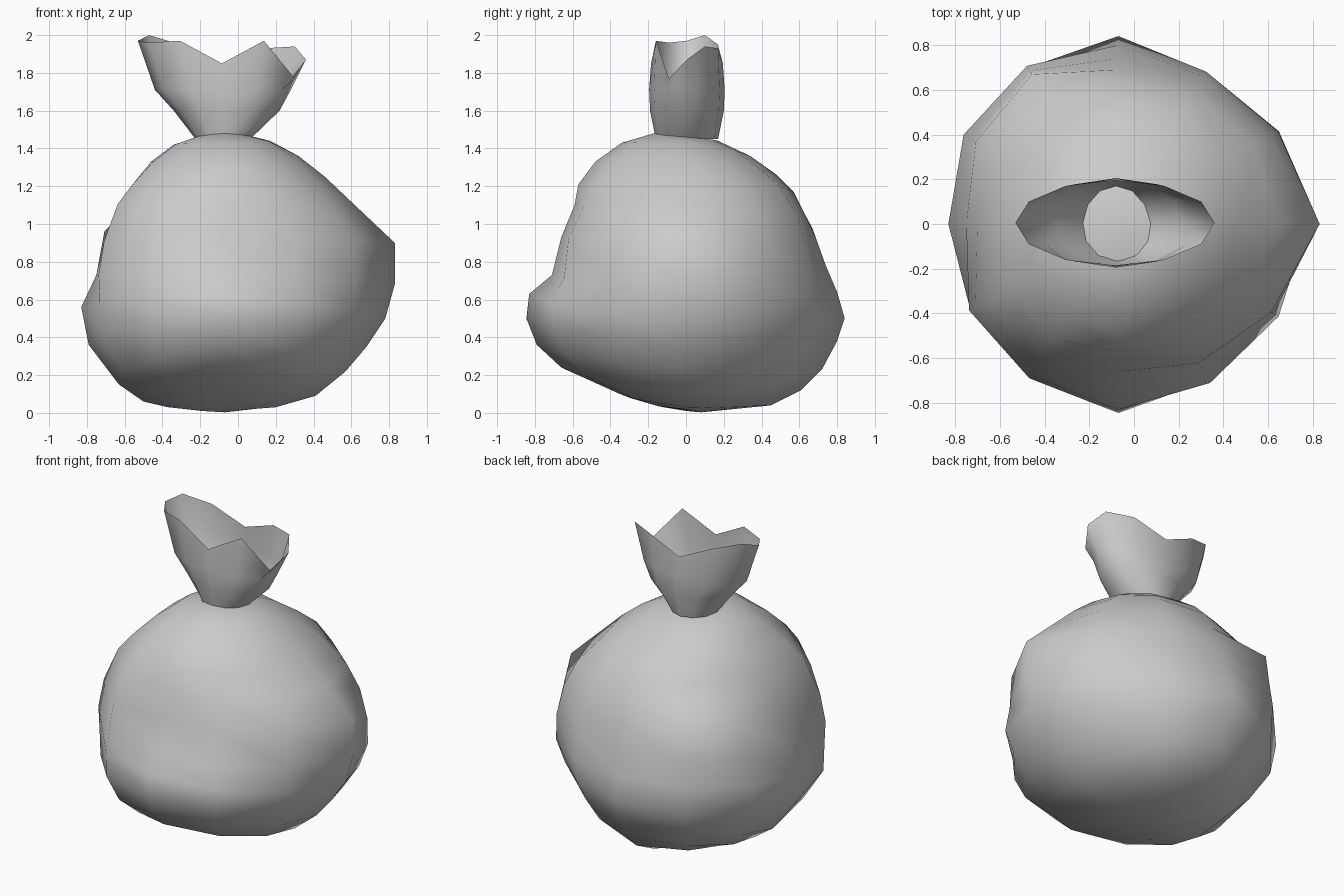
import bpy, bmesh, math

if "Cube" in bpy.data.objects:
    bpy.data.objects.remove(bpy.data.objects["Cube"])

CX = -0.07   # axis of the sack
N = 12       # sides

# radius/height profiles of the body, from the neck down, in four directions
right = [(.145, 1.46), (.24, 1.44), (.39, 1.36), (.53, 1.25), (.715, 1.075), (.90, .90), (.90, .68),
         (.85, .50), (.75, .35), (.64, .22), (.48, .09), (.27, .03), (.14, .02)]
back = [(.17, 1.44), (.34, 1.36), (.48, 1.26), (.57, 1.17), (.63, 1.05), (.69, .92), (.74, .78),
        (.80, .64), (.84, .50), (.80, .38), (.72, .23), (.61, .12), (.45, .04)]
left = [(.145, 1.46), (.27, 1.42), (.39, 1.33), (.48, 1.22), (.55, 1.11), (.63, .90), (.68, .73),
        (.76, .56), (.72, .36), (.56, .15), (.43, .06), (.30, .03), (.12, .01)]
front = [(.17, 1.48), (.34, 1.43), (.48, 1.33), (.57, 1.21), (.59, 1.10), (.66, .93), (.71, .73),
         (.83, .63), (.845, .50), (.79, .36), (.66, .24), (.35, .10), (.18, .045)]
sides = [right, back, left, front]

# lumps and hollows: angle, height, change of radius, change of height, angular width, vertical width
lumps = [
    (225, 1.00, .145, 0, 30, .23),     # full front left
    (225, .74, .07, 0, 30, .08),
    (225, .55, -.035, 0, 30, .10),
    (132, .88, .125, .08, 30, .16),    # overhanging fold at the back left
    (135, .62, .03, .02, 30, .15),
    (145, 1.13, -.03, 0, 30, .08),     # crease above it
    (42, .87, -.065, 0, 25, .16),      # hollow at the back right
    (45, 1.12, .05, 0, 25, .10),
    (318, .78, -.05, 0, 25, .25),      # flatter front right
    (60, .45, -.04, 0, 20, .25),
]


def lumpy(deg, r, z):
    dr = dz = 0
    for a, h, cr, cz, wa, wz in lumps:
        d = (deg - a + 180) % 360 - 180
        k = math.exp(-(d / wa) ** 2 - ((z - h) / wz) ** 2)
        dr, dz = dr + cr * k, dz + cz * k
    return r + dr, z + dz


def loft(name, rings, cap_first=None, cap_last=None):
    """Skin closed rings of points; caps are centre points closing an end."""
    bm = bmesh.new()
    vs = [[bm.verts.new(p) for p in ring] for ring in rings]
    for a, b in zip(vs, vs[1:]):
        for i in range(N):
            j = (i + 1) % N
            bm.faces.new((a[i], b[i], b[j], a[j]))
    for cap, ring in ((cap_first, vs[0]), (cap_last, vs[-1])):
        if cap:
            c = bm.verts.new(cap)
            for i in range(N):
                bm.faces.new((c, ring[i], ring[(i + 1) % N]))
    bmesh.ops.recalc_face_normals(bm, faces=bm.faces)
    for f in bm.faces:
        f.smooth = True
    me = bpy.data.meshes.new(name)
    bm.to_mesh(me)
    bm.free()
    ob = bpy.data.objects.new(name, me)
    bpy.context.collection.objects.link(ob)
    return ob


# lumpy body, blended between the four profiles
rings = []
for row in range(len(right)):
    ring = []
    for i in range(N):
        q, t = i // 3, (i % 3) / 3
        (r0, z0), (r1, z1) = sides[q][row], sides[(q + 1) % 4][row]
        r, z = r0 + (r1 - r0) * t, z0 + (z1 - z0) * t
        if t:
            r, z = lumpy(i * 360 / N, r, z)
        a = math.tau * i / N
        ring.append((CX + r * math.cos(a), r * math.sin(a), z))
    rings.append(ring)
body = loft("sack_body", rings, (CX - .01, 0, 1.46), (CX, .08, .003))


# flared ruffle above the tie, with an uneven rim
def oval(cx, rx, ry, heights):
    return [(cx + rx * math.cos(math.tau * i / N), .005 + ry * math.sin(math.tau * i / N), heights[i])
            for i in range(N)]


rim = [1.87, 1.94, 1.93, 1.85, 1.95, 2.00, 1.97, 1.96, 1.97, 1.85, 1.97, 1.77]
ruffle = loft("sack_ruffle", [
    oval(-.08, .145, .165, [1.45] * N),
    oval(-.06, .28, .195, [1.60] * N),
    oval(-.08, .36, .20, [1.71] * N),
    oval(-.085, .445, .19, rim)])
